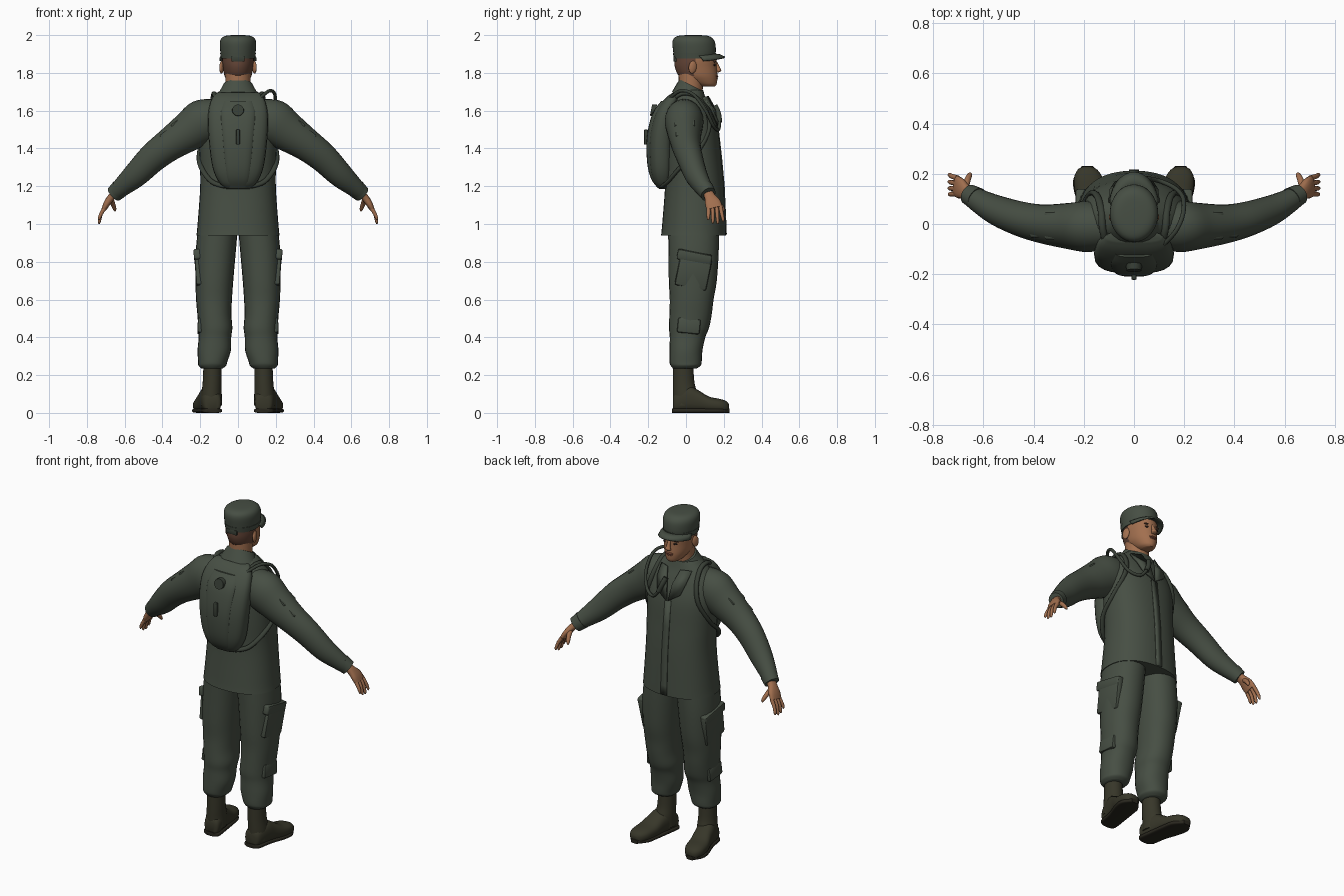
import bpy, bmesh, math
from mathutils import Vector


def material(name, rgb):
    m = bpy.data.materials.new(name)
    m.diffuse_color = (*rgb, 1)
    return m


CLOTH = material("green cloth", (0.062, 0.077, 0.057))
DARK = material("dark webbing", (0.04, 0.05, 0.037))
SKIN = material("skin", (0.36, 0.16, 0.078))
HAIR = material("short hair", (0.13, 0.06, 0.038))
BOOT = material("boot leather", (0.038, 0.037, 0.022))
SOLE = material("boot sole", (0.022, 0.02, 0.013))
LIPS = material("lips", (0.25, 0.085, 0.05))
EYE = material("dark eyes", (0.02, 0.012, 0.01))


def finish(name, bm, mat, angle=45):
    bmesh.ops.recalc_face_normals(bm, faces=bm.faces)
    me = bpy.data.meshes.new(name)
    bm.to_mesh(me)
    bm.free()
    me.materials.append(mat)
    me.shade_smooth()
    me.set_sharp_from_angle(angle=math.radians(angle))
    ob = bpy.data.objects.new(name, me)
    bpy.context.collection.objects.link(ob)
    return ob


def spline(st, steps):
    # smooth interpolation through the stations
    out = []
    for i in range(len(st) - 1):
        p = [st[max(i - 1, 0)], st[i], st[i + 1], st[min(i + 2, len(st) - 1)]]
        for k in range(steps):
            t = k / steps
            out.append([0.5 * (2 * b + (c - a) * t + (2 * a - 5 * b + 4 * c - d) * t * t
                        + (3 * b - a - 3 * c + d) * t ** 3) for a, b, c, d in zip(*p)])
    return out + [list(st[-1])]


def loft(name, stations, mat, axis=None, ref=(1, 0, 0), n=2.0, sides=24, steps=4, mirror=1):
    # stations: x, y, z, half size along ref, half size across it
    st = spline([(s[0] * mirror, *s[1:]) for s in stations], steps)
    ref = Vector((ref[0] * mirror, ref[1], ref[2]))
    bm = bmesh.new()
    rings = []
    for i, s in enumerate(st):
        a, b = st[max(i - 1, 0)], st[min(i + 1, len(st) - 1)]
        t = (Vector(axis) if axis else Vector(b[:3]) - Vector(a[:3])).normalized()
        u = (ref - t * ref.dot(t)).normalized()
        v = t.cross(u)
        ring = []
        for k in range(sides):
            ang = 2 * math.pi * k / sides
            c, d = math.cos(ang), math.sin(ang)
            c = math.copysign(abs(c) ** (2 / n), c)
            d = math.copysign(abs(d) ** (2 / n), d)
            ring.append(bm.verts.new(Vector(s[:3]) + u * c * s[3] + v * d * s[4]))
        rings.append(ring)
    for r, q in zip(rings, rings[1:]):
        for k in range(sides):
            j = (k + 1) % sides
            bm.faces.new((r[k], r[j], q[j], q[k]))
    bm.faces.new(rings[0])
    bm.faces.new(rings[-1])
    return finish(name, bm, mat)


def column(name, rows, mat, **kw):
    # rows: z, centre x, centre y, half width, half depth
    return loft(name, [(x, y, z, a, b) for z, x, y, a, b in rows], mat, axis=(0, 0, 1), **kw)


def tube(name, pts, r, mat, flat=1.0, **kw):
    return loft(name, [(*p, r, r * flat) for p in pts], mat, sides=10, **kw)


def blob(name, loc, size, mat, rot=(0, 0, 0)):
    bm = bmesh.new()
    bmesh.ops.create_uvsphere(bm, u_segments=16, v_segments=10, radius=1)
    ob = finish(name, bm, mat, 180)
    ob.location, ob.scale, ob.rotation_euler = loc, size, rot
    return ob


def block(name, loc, size, mat, rot=(0, 0, 0), bevel=0.008):
    bm = bmesh.new()
    bmesh.ops.create_cube(bm, size=2)
    for v in bm.verts:
        v.co = Vector([c * s for c, s in zip(v.co, size)])
    bmesh.ops.bevel(bm, geom=bm.edges[:], offset=bevel, segments=2, affect='EDGES', profile=0.5)
    ob = finish(name, bm, mat)
    ob.location, ob.rotation_euler = loc, rot
    return ob


def sheet(name, rows, mat, thick):
    bm = bmesh.new()
    vs = [[bm.verts.new(p) for p in r] for r in rows]
    for r, q in zip(vs, vs[1:]):
        for k in range(len(r) - 1):
            bm.faces.new((r[k], r[k + 1], q[k + 1], q[k]))
    ob = finish(name, bm, mat)
    mod = ob.modifiers.new("thickness", 'SOLIDIFY')
    mod.thickness, mod.offset = thick, 0
    return ob


# jacket body, front placket, collar and lapels
column("jacket", [(0.94, 0, 0.04, 0.22, 0.172), (1.0, 0, 0.042, 0.214, 0.168), (1.2, 0, 0.045, 0.2, 0.156),
                  (1.35, 0, 0.037, 0.203, 0.15), (1.5, 0, 0.03, 0.208, 0.14), (1.6, 0, 0.02, 0.19, 0.115),
                  (1.66, 0, 0.017, 0.15, 0.09), (1.71, 0, 0.02, 0.09, 0.07)], CLOTH, n=2.3, sides=36)
sheet("placket", [[(x, y, z) for x in (-0.02, 0.02)] for z, y in
                  ((0.945, 0.213), (1.0, 0.211), (1.2, 0.202), (1.35, 0.188), (1.5, 0.171))], CLOTH, 0.006)
loft("collar", [(0, 0.015, 1.655, 0.125, 0.1), (0, 0.022, 1.70, 0.097, 0.083), (0, 0.028, 1.735, 0.078, 0.07)],
     CLOTH, axis=(0, 0.45, 0.9))
for s in (-1, 1):
    sheet("lapel", [[(0.005 * s, 0.178, 1.5), (0.075 * s, 0.165, 1.545)],
                    [(0.02 * s, 0.158, 1.6), (0.095 * s, 0.135, 1.61)],
                    [(0.045 * s, 0.115, 1.675), (0.1 * s, 0.085, 1.67)]], CLOTH, 0.012)

# neck and head, with cropped hair on the back of the skull
column("neck", [(1.64, 0, 0.02, 0.07, 0.066), (1.72, 0, 0.025, 0.066, 0.064), (1.82, 0, 0.03, 0.068, 0.07)], SKIN)
head = column("head", [(1.728, 0, 0.115, 0.028, 0.038), (1.74, 0, 0.102, 0.045, 0.06), (1.765, 0, 0.078, 0.062, 0.088),
                       (1.79, 0, 0.062, 0.073, 0.104), (1.83, 0, 0.052, 0.08, 0.111), (1.87, 0, 0.05, 0.084, 0.111),
                       (1.92, 0, 0.045, 0.08, 0.105), (1.96, 0, 0.045, 0.05, 0.07)], SKIN, sides=32)
head.data.materials.append(HAIR)
for p in head.data.polygons:
    if p.center.z > 1.785 and p.center.y < 0.035 or p.center.z > 1.85 and p.center.y < 0.06:
        p.material_index = 1
loft("nose", [(0, 0.158, 1.86, 0.008, 0.006), (0, 0.168, 1.83, 0.011, 0.011), (0, 0.174, 1.812, 0.018, 0.013),
              (0, 0.165, 1.802, 0.013, 0.008)], SKIN, axis=(0, 0, 1), sides=12)
blob("upper_lip", (0, 0.162, 1.783), (0.026, 0.009, 0.006), LIPS)
blob("lower_lip", (0, 0.16, 1.774), (0.022, 0.009, 0.006), LIPS)
blob("chin", (0, 0.142, 1.747), (0.026, 0.019, 0.016), SKIN)
for s in (-1, 1):
    blob("eye", (0.033 * s, 0.151, 1.842), (0.014, 0.006, 0.006), EYE)
    blob("eyebrow", (0.034 * s, 0.151, 1.86), (0.02, 0.007, 0.004), HAIR, (0, 0.1 * s, 0))
    blob("ear", (0.087 * s, 0.035, 1.83), (0.011, 0.022, 0.034), SKIN, (-0.15, 0, 0.3 * s))

# cap with brim and back strap
column("cap", [(1.88, 0, 0.045, 0.089, 0.107), (1.915, 0, 0.045, 0.094, 0.113), (1.96, 0, 0.041, 0.096, 0.113),
               (1.985, 0, 0.038, 0.086, 0.1), (1.997, 0, 0.038, 0.062, 0.073), (2.0, 0, 0.038, 0.02, 0.025)],
       CLOTH, sides=32)
column("cap_band", [(1.875, 0, 0.045, 0.09, 0.109), (1.905, 0, 0.045, 0.095, 0.114)], CLOTH, sides=32, steps=1)
arc = [math.radians(-80 + 10 * i) for i in range(17)]
sheet("cap_brim", [[(r * math.sin(a), c + d * math.cos(a), z - 0.02 * w * math.sin(a) ** 2) for a in arc]
                   for r, c, d, z, w in ((0.085, 0.045, 0.1, 1.899, 0.3), (0.094, 0.06, 0.12, 1.894, 0.7),
                                         (0.096, 0.068, 0.137, 1.882, 1))], CLOTH, 0.009)
block("cap_strap", (0, -0.058, 1.873), (0.035, 0.008, 0.014), DARK, bevel=0.004)

for s in (-1, 1):
    # sleeves, cuffs and sleeve pockets
    kw = dict(ref=(0, 1, 0), mirror=s)
    loft("sleeve", [(0.10, -0.01, 1.585, 0.085, 0.085), (0.18, -0.01, 1.545, 0.102, 0.118),
                    (0.26, -0.008, 1.49, 0.092, 0.105), (0.36, 0, 1.422, 0.078, 0.087),
                    (0.45, 0.02, 1.352, 0.069, 0.078), (0.54, 0.052, 1.262, 0.06, 0.067),
                    (0.61, 0.088, 1.2, 0.048, 0.052), (0.65, 0.113, 1.165, 0.041, 0.042)], CLOTH, **kw)
    loft("cuff", [(0.625, 0.1, 1.187, 0.046, 0.05), (0.658, 0.118, 1.157, 0.041, 0.044)], CLOTH, steps=1, **kw)
    block("sleeve_pocket", (0.355 * s, -0.005, 1.495), (0.065, 0.05, 0.018), CLOTH, (0, 0.66 * s, 0))
    block("sleeve_flap", (0.325 * s, -0.007, 1.525), (0.028, 0.055, 0.02), CLOTH, (0, 0.66 * s, 0))

    # hands
    loft("palm", [(0.64, 0.112, 1.172, 0.027, 0.022), (0.668, 0.126, 1.145, 0.029, 0.02),
                  (0.692, 0.142, 1.112, 0.042, 0.018), (0.708, 0.152, 1.082, 0.042, 0.014)], SKIN, n=2.4, sides=16, **kw)
    for i, (tip, z) in enumerate(((0.118, 1.02), (0.142, 1.003), (0.168, 1.0), (0.196, 1.012))):
        y = 0.12 + 0.021 * i
        loft("finger", [(0.702, y, 1.092, 0.011, 0.012), (0.724, (y + tip) / 2, 1.055, 0.010, 0.010),
                        (0.734, tip, z + 0.012, 0.008, 0.008), (0.735, tip, z, 0.003, 0.003)],
             SKIN, sides=10, **kw)
    loft("thumb", [(0.672, 0.14, 1.135, 0.014, 0.014), (0.664, 0.172, 1.11, 0.013, 0.013),
                   (0.654, 0.195, 1.082, 0.01, 0.01), (0.65, 0.2, 1.068, 0.004, 0.004)],
         SKIN, sides=10, ref=(1, 0, 0), mirror=s)

    # trouser legs with side pockets
    column("trouser_leg", [(0.99, 0.105, 0.04, 0.105, 0.135), (0.85, 0.118, 0.04, 0.106, 0.133),
                           (0.7, 0.125, 0.036, 0.1, 0.127), (0.6, 0.127, 0.03, 0.095, 0.116),
                           (0.52, 0.125, 0.024, 0.09, 0.112), (0.45, 0.12, 0.016, 0.09, 0.106),
                           (0.4, 0.122, 0.008, 0.086, 0.094), (0.33, 0.126, 0, 0.088, 0.087),
                           (0.27, 0.134, -0.002, 0.077, 0.085), (0.25, 0.136, -0.002, 0.073, 0.079),
                           (0.235, 0.137, -0.006, 0.056, 0.063)], CLOTH, n=2.2, mirror=s)
    block("leg_pocket", (0.206 * s, 0.04, 0.75), (0.02, 0.085, 0.09), CLOTH, (-0.2, 0.06 * s, 0), 0.012)
    block("leg_pocket_flap", (0.21 * s, 0.045, 0.825), (0.023, 0.092, 0.028), CLOTH, (-0.2, 0.1 * s, 0), 0.01)
    block("calf_pocket", (0.196 * s, 0.015, 0.46), (0.018, 0.06, 0.04), CLOTH, (-0.1, -0.05 * s, 0), 0.01)

    # boots
    column("boot_shaft", [(0.04, 0.14, -0.01, 0.056, 0.058), (0.1, 0.14, -0.005, 0.054, 0.064),
                          (0.16, 0.137, -0.012, 0.05, 0.057), (0.25, 0.135, -0.015, 0.048, 0.053)], BOOT, mirror=s)
    loft("boot_foot", [(0.135, -0.07, 0.045, 0.03, 0.035), (0.137, -0.055, 0.055, 0.048, 0.053),
                       (0.147, 0.01, 0.073, 0.056, 0.07), (0.158, 0.06, 0.063, 0.057, 0.06),
                       (0.172, 0.12, 0.045, 0.062, 0.042), (0.181, 0.18, 0.038, 0.058, 0.036),
                       (0.185, 0.215, 0.033, 0.04, 0.028), (0.187, 0.228, 0.03, 0.018, 0.014)],
         BOOT, axis=(0, 1, 0), n=2.5, mirror=s)
    loft("boot_sole", [(0.135, -0.074, 0.012, 0.03, 0.012), (0.137, -0.055, 0.012, 0.052, 0.012),
                       (0.15, 0.03, 0.012, 0.055, 0.012), (0.172, 0.12, 0.012, 0.064, 0.012),
                       (0.181, 0.18, 0.012, 0.06, 0.012), (0.186, 0.23, 0.012, 0.022, 0.012)],
         SOLE, axis=(0, 1, 0), n=4, mirror=s)

    # pack straps over the shoulder and round the waist
    tube("shoulder_strap", [(0.11, -0.085, 1.65), (0.125, -0.02, 1.69), (0.13, 0.05, 1.675), (0.145, 0.108, 1.6),
                            (0.17, 0.122, 1.5), (0.203, 0.06, 1.38), (0.195, -0.03, 1.3),
                            (0.14, -0.095, 1.225), (0.07, -0.125, 1.2)], 0.014, DARK, 0.8, mirror=s)

# backpack body, raised centre panel, cap and pull tag
column("backpack", [(1.185, 0, -0.115, 0.06, 0.025), (1.22, 0, -0.125, 0.1, 0.045), (1.3, 0, -0.13, 0.135, 0.062),
                    (1.45, 0, -0.13, 0.155, 0.065), (1.58, 0, -0.11, 0.158, 0.056), (1.66, 0, -0.075, 0.14, 0.04),
                    (1.695, 0, -0.05, 0.11, 0.02)], CLOTH, n=2.8)
column("backpack_panel", [(1.19, 0, -0.13, 0.05, 0.02), (1.24, 0, -0.14, 0.068, 0.045), (1.32, 0, -0.145, 0.08, 0.06),
                          (1.45, 0, -0.145, 0.092, 0.063), (1.58, 0, -0.125, 0.1, 0.055),
                          (1.65, 0, -0.09, 0.085, 0.042)], CLOTH, n=3.2)
loft("filler_cap", [(0, -0.16, 1.6, 0.032, 0.032), (0, -0.185, 1.603, 0.03, 0.03)], DARK,
     axis=(0, -1, 0.2), steps=1)
block("pull_tag", (0, -0.212, 1.46), (0.01, 0.01, 0.04), DARK, bevel=0.004)

# drinking hose looping over one shoulder to the chest
tube("drinking_hose", [(0.11, -0.09, 1.66), (0.165, -0.03, 1.705), (0.195, 0.04, 1.685), (0.195, 0.105, 1.6),
                       (0.16, 0.145, 1.52), (0.1, 0.172, 1.5), (0.055, 0.178, 1.55)], 0.009, DARK, ref=(0.3, 0.2, 1))
tube("hose_mouthpiece", [(0.06, 0.178, 1.54), (0.04, 0.172, 1.585), (0.025, 0.155, 1.625)], 0.014, DARK)
